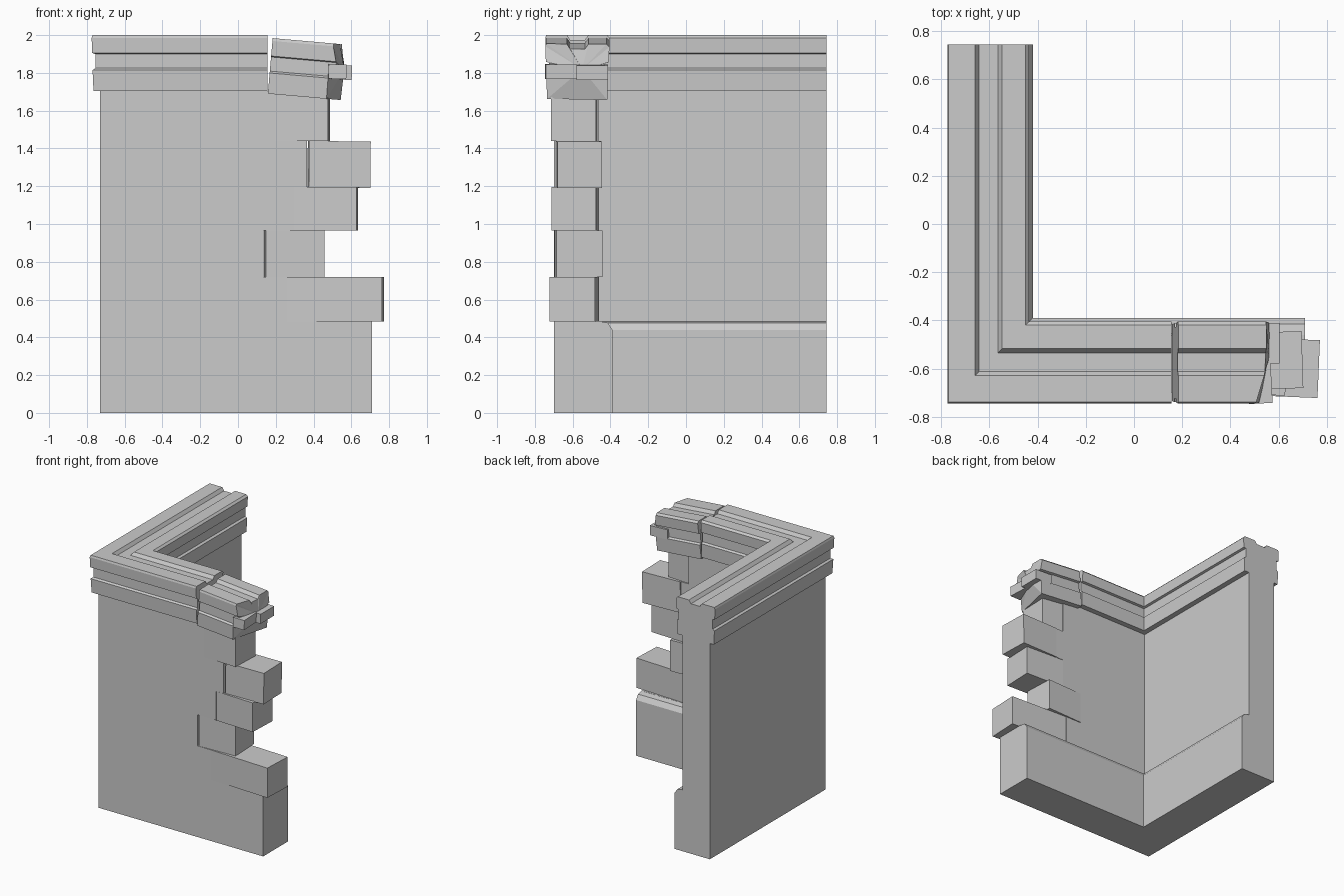
import bpy, bmesh, math
from mathutils import Matrix, Vector

cube = bpy.data.objects.get("Cube")
if cube:
    bpy.data.objects.remove(cube, do_unlink=True)

stone = bpy.data.materials.new("grey stone")
stone.use_nodes = True
GREY = (0.6, 0.6, 0.6, 1)
stone.diffuse_color = GREY
stone.node_tree.nodes["Principled BSDF"].inputs["Base Color"].default_value = GREY

OUT_X, OUT_Y = -0.73, -0.70      # outer wall faces


def finish(name, bm):
    bmesh.ops.recalc_face_normals(bm, faces=bm.faces)
    mesh = bpy.data.meshes.new(name)
    bm.to_mesh(mesh)
    bm.free()
    mesh.materials.append(stone)
    obj = bpy.data.objects.new(name, mesh)
    bpy.context.collection.objects.link(obj)
    return obj


def loft(bm, rings, cap_last=True):
    """Join closed rings of points into a solid."""
    rows = [[bm.verts.new(p) for p in ring] for ring in rings]
    n = len(rows[0])
    for a, b in zip(rows, rows[1:]):
        for i in range(n):
            j = (i + 1) % n
            bm.faces.new((a[i], a[j], b[j], b[i]))
    bm.faces.new(rows[0])
    if cap_last:
        bm.faces.new(rows[-1])
    return rows


def block(name, x, y, z, yaw=0, pitch=0):
    """Box from three (low, high) ranges, turned about its centre."""
    bm = bmesh.new()
    centre = Vector([(a + b) / 2 for a, b in (x, y, z)])
    size = [b - a for a, b in (x, y, z)]
    mat = (Matrix.Translation(centre) @ Matrix.Rotation(math.radians(yaw), 4, 'Z')
           @ Matrix.Rotation(math.radians(pitch), 4, 'Y') @ Matrix.Diagonal((*size, 1)))
    bmesh.ops.create_cube(bm, size=1, matrix=mat)
    return finish(name, bm)


# Cross-sections: distance inward from the outer face, height
coping = [(-.035, 1.705), (-.04, 1.815), (-.025, 1.825), (-.025, 1.9),
          (-.042, 1.905), (-.045, 1.985), (-.04, 2), (.07, 2), (.087, 1.975),
          (.165, 1.975), (.183, 2), (.28, 2), (.295, 1.985), (.29, 1.905),
          (.272, 1.9), (.272, 1.825), (.288, 1.815), (.283, 1.705)]
wall = [(0, 0), (0, 1.705)] + coping + [(.24, 1.705), (.24, .485),
                                        (.285, .477), (.31, .44), (.31, 0)]

# L-shaped wall with plinth and coping, mitred at the corner
bm = bmesh.new()
loft(bm, [[(OUT_X + o, .745, z) for o, z in wall],
          [(OUT_X + o, OUT_Y + o, z) for o, z in wall],
          [(.71, OUT_Y + o, z) for o, z in wall]])
corner_wall = finish("corner_wall", bm)

# Toothed cut at the broken end: (edge x, top z) per course
courses = [(.27, .72), (.135, .965), (.30, 1.195), (.365, 1.44), (.30, 1.705), (.155, 2.1)]
outline, base = [(1, .486)], .486
for x, top in courses:
    outline += [(x, base), (x, top)]
    base = top
outline.append((1, base))
bm = bmesh.new()
loft(bm, [[(x, y, z) for x, z in outline] for y in (-1, -.1)])
cutter = finish("break_cutter", bm)
cutter.hide_render = True
cut = corner_wall.modifiers.new("break", 'BOOLEAN')
cut.operation, cut.solver, cut.object = 'DIFFERENCE', 'EXACT', cutter
bpy.context.view_layer.objects.active = corner_wall
bpy.ops.object.modifier_apply(modifier=cut.name)
bpy.data.objects.remove(cutter, do_unlink=True)

# Loose bricks in the toothed end
block("brick_1", (.265, .767), (-.712, -.472), (.485, .72), -2.4)
block("brick_2", (.142, .453), (-.691, -.448), (.72, .965), 2.4)
block("brick_3", (.295, .632), (-.706, -.469), (.965, 1.195), -2.2)
block("brick_4", (.372, .698), (-.686, -.45), (1.193, 1.438), 1.8, .6)
block("brick_5", (.20, .482), (-.709, -.47), (1.44, 1.72), -2.4)

# Broken coping piece, sagging towards its chipped end
bm = bmesh.new()


def chipped(o, z):
    chip = .3 * max(0, .1 - o) + (.035 if z < 1.85 and o < .1 else 0)
    return .545 - chip - (.02 if z > 1.95 else 0)


rings = loft(bm, [[(.158, OUT_Y + o, z) for o, z in coping],
                  [(chipped(o, z), OUT_Y + o, z) for o, z in coping]], cap_last=False)
tip = bm.verts.new((.55, OUT_Y + .15, 1.87))
end = rings[-1]
for a, b in zip(end, end[1:] + end[:1]):
    bm.faces.new((a, b, tip))
tilt = (Matrix.Translation((.158, 0, 1.69)) @ Matrix.Rotation(math.radians(5), 4, 'Y')
        @ Matrix.Translation((-.158, 0, -1.705)))
bmesh.ops.transform(bm, matrix=tilt, verts=bm.verts)
finish("broken_coping", bm)

# Thin courses sticking out of the broken coping
block("coping_slab_back", (.45, .603), (-.58, -.412), (1.765, 1.842), 0, 2)
block("coping_slab_front", (.475, .57), (-.745, -.58), (1.768, 1.845), 3, 2)
